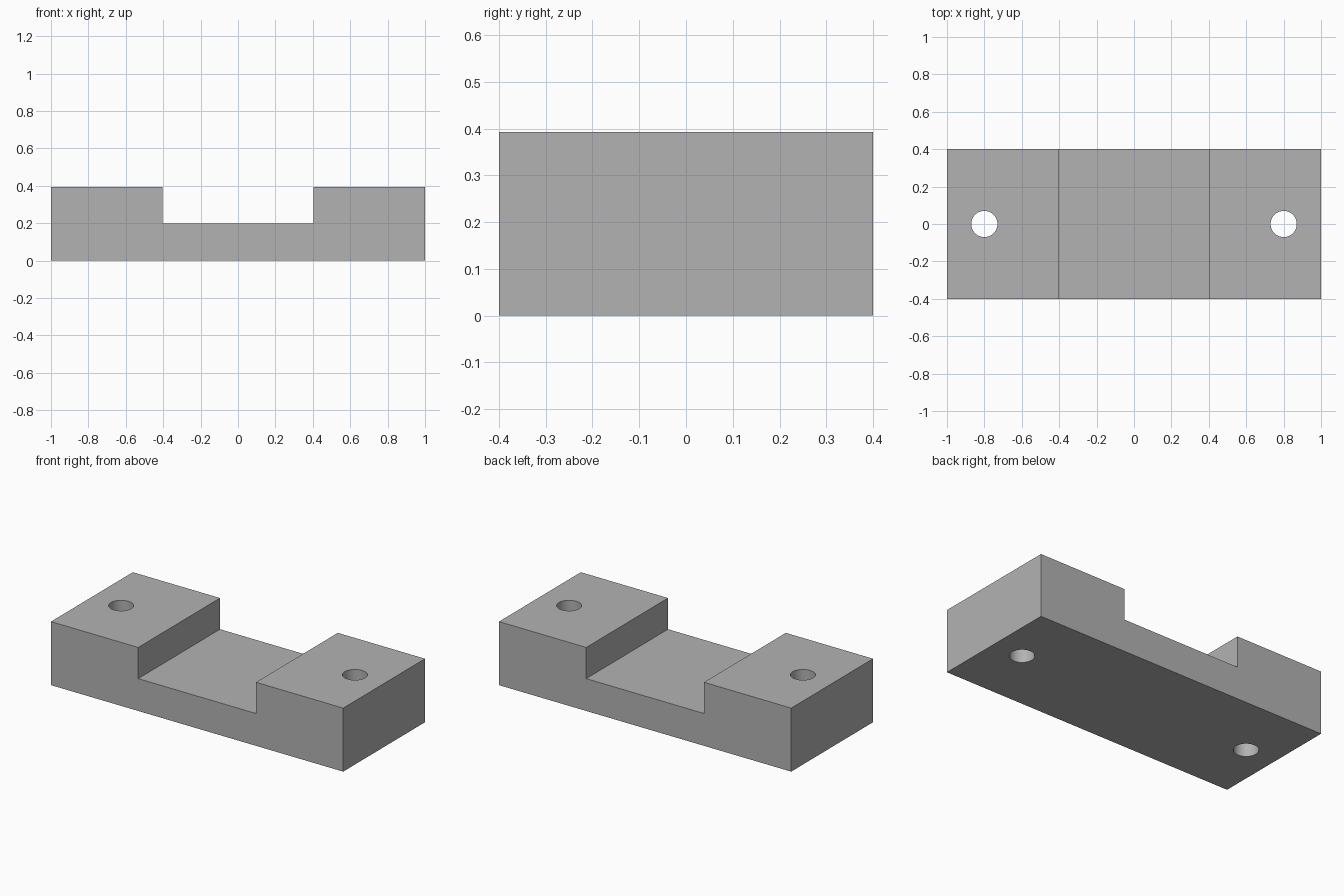
import bpy, bmesh

cube = bpy.data.objects.get("Cube")
if cube:
    bpy.data.objects.remove(cube, do_unlink=True)

HALF_DEPTH, HEIGHT, FLOOR = 0.4, 0.393, 0.2
RECESS, HOLE_X, HOLE_R = 0.403, 0.8, 0.07

# Plain grey material
grey = bpy.data.materials.new("plain grey")
grey.use_nodes = True
colour = (0.45, 0.45, 0.45, 1)
grey.diffuse_color = colour
grey.node_tree.nodes["Principled BSDF"].inputs["Base Color"].default_value = colour

# Bracket body: stepped profile extruded front to back
half = [(1, 0), (1, HEIGHT), (RECESS, HEIGHT), (RECESS, FLOOR)]
profile = half + [(-x, z) for x, z in reversed(half)]
bm = bmesh.new()
face = bm.faces.new([bm.verts.new((x, -HALF_DEPTH, z)) for x, z in profile])
extruded = bmesh.ops.extrude_face_region(bm, geom=[face])["geom"]
verts = [v for v in extruded if isinstance(v, bmesh.types.BMVert)]
bmesh.ops.translate(bm, verts=verts, vec=(0, 2 * HALF_DEPTH, 0))
bmesh.ops.recalc_face_normals(bm, faces=bm.faces)
mesh = bpy.data.meshes.new("bracket_body")
bm.to_mesh(mesh)
bm.free()
body = bpy.data.objects.new("bracket_body", mesh)
bpy.context.collection.objects.link(body)
mesh.materials.append(grey)

# Bolt holes through both raised ends
for side, name in ((-1, "right"), (1, "left")):
    bpy.ops.mesh.primitive_cylinder_add(
        vertices=48, radius=HOLE_R, depth=1, location=(side * HOLE_X, 0, HEIGHT / 2))
    cutter = bpy.context.object
    cutter.name = name + "_hole_cutter"
    cutter.hide_render = True
    cutter.data.materials.append(grey)
    cut = body.modifiers.new(name + "_hole", "BOOLEAN")
    cut.operation, cut.solver, cut.object = "DIFFERENCE", "EXACT", cutter
    bpy.context.view_layer.objects.active = body
    bpy.ops.object.modifier_apply(modifier=cut.name)
    bpy.data.objects.remove(cutter, do_unlink=True)

# Smooth hole walls, sharp block edges
bpy.ops.object.select_all(action="DESELECT")
body.select_set(True)
bpy.context.view_layer.objects.active = body
bpy.ops.object.shade_smooth_by_angle()
